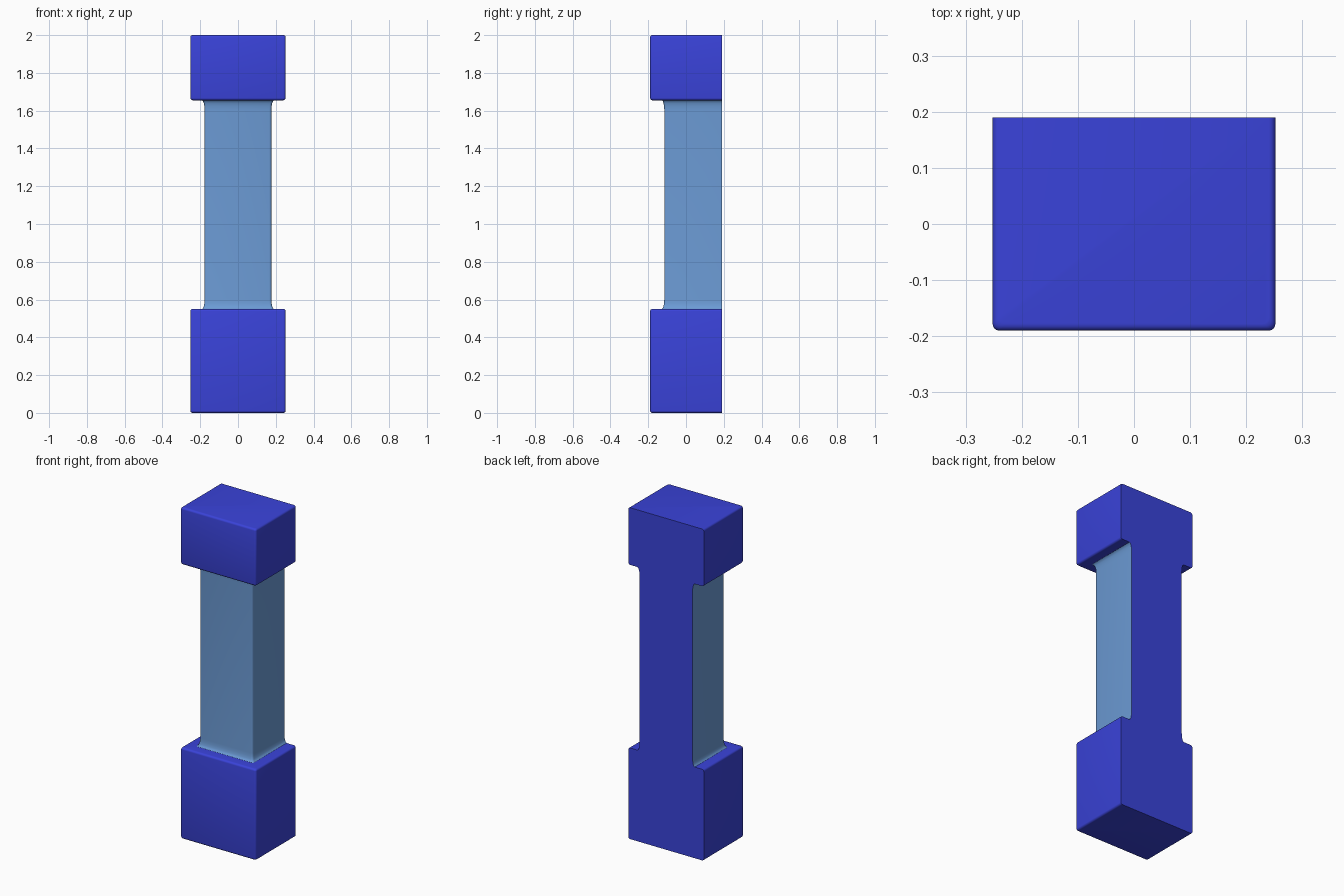
import bpy, bmesh
from math import sin, cos, pi, radians

cube = bpy.data.objects.get("Cube")
if cube:
    bpy.data.objects.remove(cube, do_unlink=True)

HALF_W, BACK, FRONT = 0.252, 0.19, -0.19
ROUND = 0.012      # rounding of the outer edges
LEDGE = 0.061      # ledge depth where the shaft foot begins
SHAFT = 0.075      # depth of the plain shaft below the block faces
BASE_TOP, CAP_BOTTOM, TOP = 0.55, 1.655, 2.0
STEPS = 4


def make_material(name, colour):
    mat = bpy.data.materials.new(name)
    mat.use_nodes = True
    mat.diffuse_color = colour
    bsdf = next(n for n in mat.node_tree.nodes if n.type == "BSDF_PRINCIPLED")
    bsdf.inputs["Base Color"].default_value = colour
    bsdf.inputs["Roughness"].default_value = 0.6
    return mat


deep_blue = make_material("deep blue", (0.042, 0.056, 0.70, 1))
light_blue = make_material("light blue", (0.15, 0.33, 0.67, 1))


def section(inset):
    """Outline with a square back and rounded front corners."""
    w, f = HALF_W - inset, FRONT + inset
    left = [(-w, BACK)]
    for i in range(STEPS + 1):
        a = i / STEPS * pi / 2
        left.append((-w + ROUND * (1 - cos(a)), f + ROUND * (1 - sin(a))))
    return left + [(-x, y) for x, y in reversed(left)]


def rounded_edge(z, direction):
    """Quarter round from the block face towards the edge at height z."""
    angles = [i / STEPS * pi / 2 for i in range(STEPS + 1)]
    return [(ROUND * (1 - cos(a)), z - direction * ROUND * (1 - sin(a))) for a in angles]


def flare(z, direction):
    """Concave foot where the shaft meets a block."""
    angles = [i / STEPS * pi / 2 for i in range(STEPS + 1)]
    return [(LEDGE + (SHAFT - LEDGE) * sin(a), z + direction * 0.05 * (1 - cos(a)))
            for a in angles]


def loft(name, profile, materials, close_bottom=False, close_top=False):
    bm = bmesh.new()
    rings = [[bm.verts.new((x, y, z)) for x, y in section(inset)] for inset, z in profile]
    for low, high in zip(rings, rings[1:]):
        n = len(low)
        for i in range(n):
            j = (i + 1) % n
            face = bm.faces.new((low[i], low[j], high[j], high[i]))
            # The flat back takes the last material
            face.material_index = len(materials) - 1 if j == 0 else 0
    if close_bottom:
        bm.faces.new(list(reversed(rings[0])))
    if close_top:
        bm.faces.new(rings[-1])
    mesh = bpy.data.meshes.new(name)
    bm.to_mesh(mesh)
    bm.free()
    for mat in materials:
        mesh.materials.append(mat)
    obj = bpy.data.objects.new(name, mesh)
    bpy.context.collection.objects.link(obj)
    bpy.ops.object.select_all(action="DESELECT")
    obj.select_set(True)
    bpy.context.view_layer.objects.active = obj
    bpy.ops.object.shade_smooth_by_angle(angle=radians(40))
    return obj


# Lower block, open under the shaft
loft("base_block",
     rounded_edge(0, -1)[::-1] + rounded_edge(BASE_TOP, 1) + [(LEDGE, BASE_TOP)],
     [deep_blue], close_bottom=True)

# Shaft with flared ends and a deep blue back
loft("shaft", flare(BASE_TOP, 1) + flare(CAP_BOTTOM, -1)[::-1], [light_blue, deep_blue])

# Upper block, open above the shaft
loft("top_block",
     [(LEDGE, CAP_BOTTOM)] + rounded_edge(CAP_BOTTOM, -1)[::-1] + rounded_edge(TOP, 1),
     [deep_blue], close_top=True)
